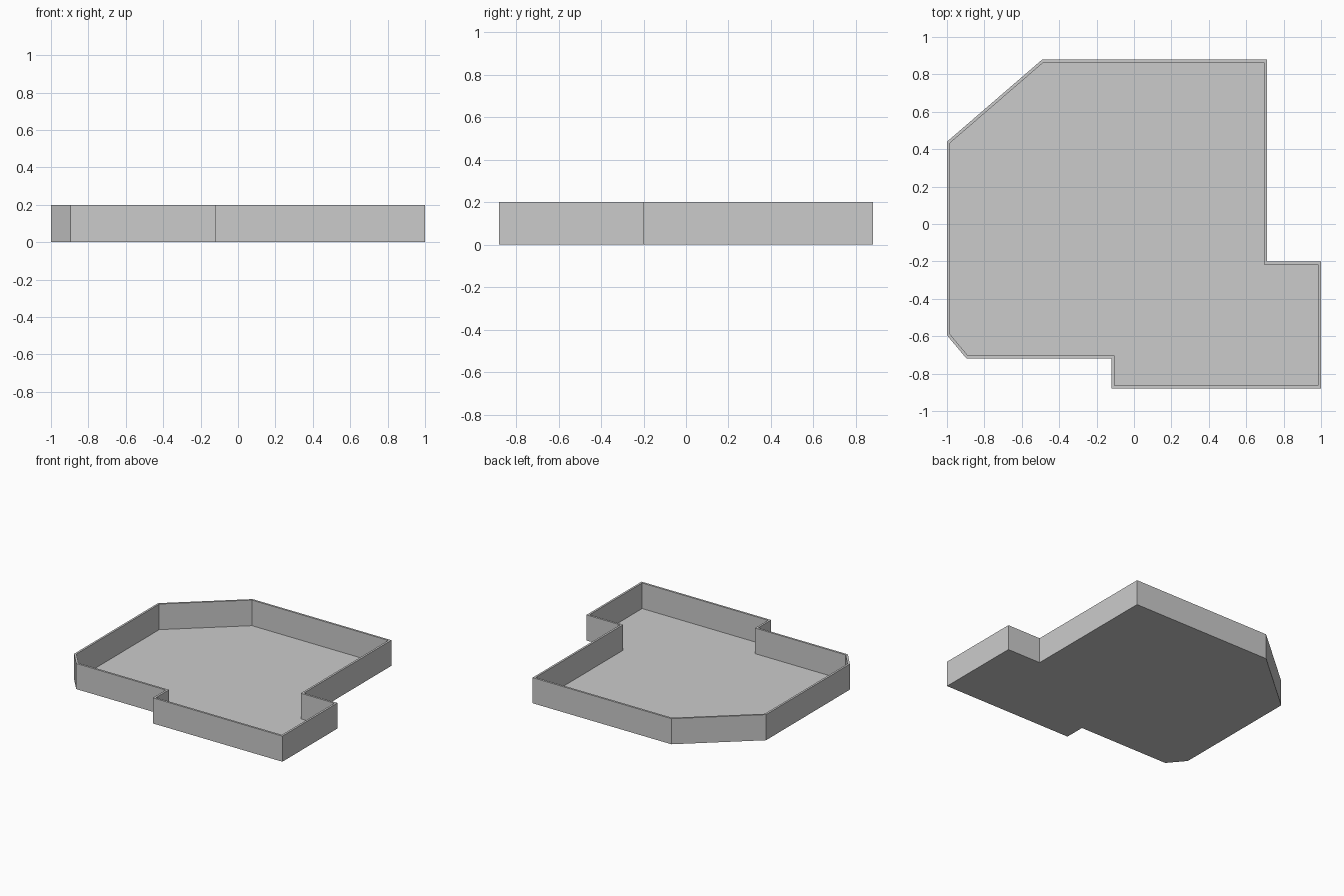
import bpy, bmesh

if "Cube" in bpy.data.objects:
    bpy.data.objects.remove(bpy.data.objects["Cube"])

HEIGHT, WALL = 0.2, 0.016
OUTLINE = [(-1, 0.44), (-0.49, 0.88), (0.71, 0.88), (0.71, -0.2), (1, -0.2),
           (1, -0.88), (-0.12, -0.88), (-0.12, -0.72), (-0.895, -0.72), (-1, -0.595)]


def add_object(name, bm):
    mesh = bpy.data.meshes.new(name)
    bm.to_mesh(mesh)
    bm.free()
    obj = bpy.data.objects.new(name, mesh)
    bpy.context.collection.objects.link(obj)


def inset_outline():
    """Fill the plan outline and inset it by the wall thickness."""
    bm = bmesh.new()
    inner = bm.faces.new([bm.verts.new((x, y, 0)) for x, y in reversed(OUTLINE)])
    bm.normal_update()
    rim = bmesh.ops.inset_region(bm, faces=[inner], thickness=WALL,
                                 use_boundary=True, use_even_offset=True)["faces"]
    return bm, inner, rim


# Perimeter walls: the rim strip raised to full height
bm, inner, rim = inset_outline()
bmesh.ops.delete(bm, geom=[inner], context='FACES')
bottom = list(bm.faces)
top = bmesh.ops.extrude_face_region(bm, geom=bottom, use_keep_orig=True)["geom"]
bmesh.ops.translate(bm, vec=(0, 0, HEIGHT), verts=[g for g in top if isinstance(g, bmesh.types.BMVert)])
bmesh.ops.recalc_face_normals(bm, faces=bm.faces[:])
add_object("walls", bm)

# Floor: flat panel fitted between the walls
bm, inner, rim = inset_outline()
bmesh.ops.delete(bm, geom=rim, context='FACES')
add_object("floor", bm)
